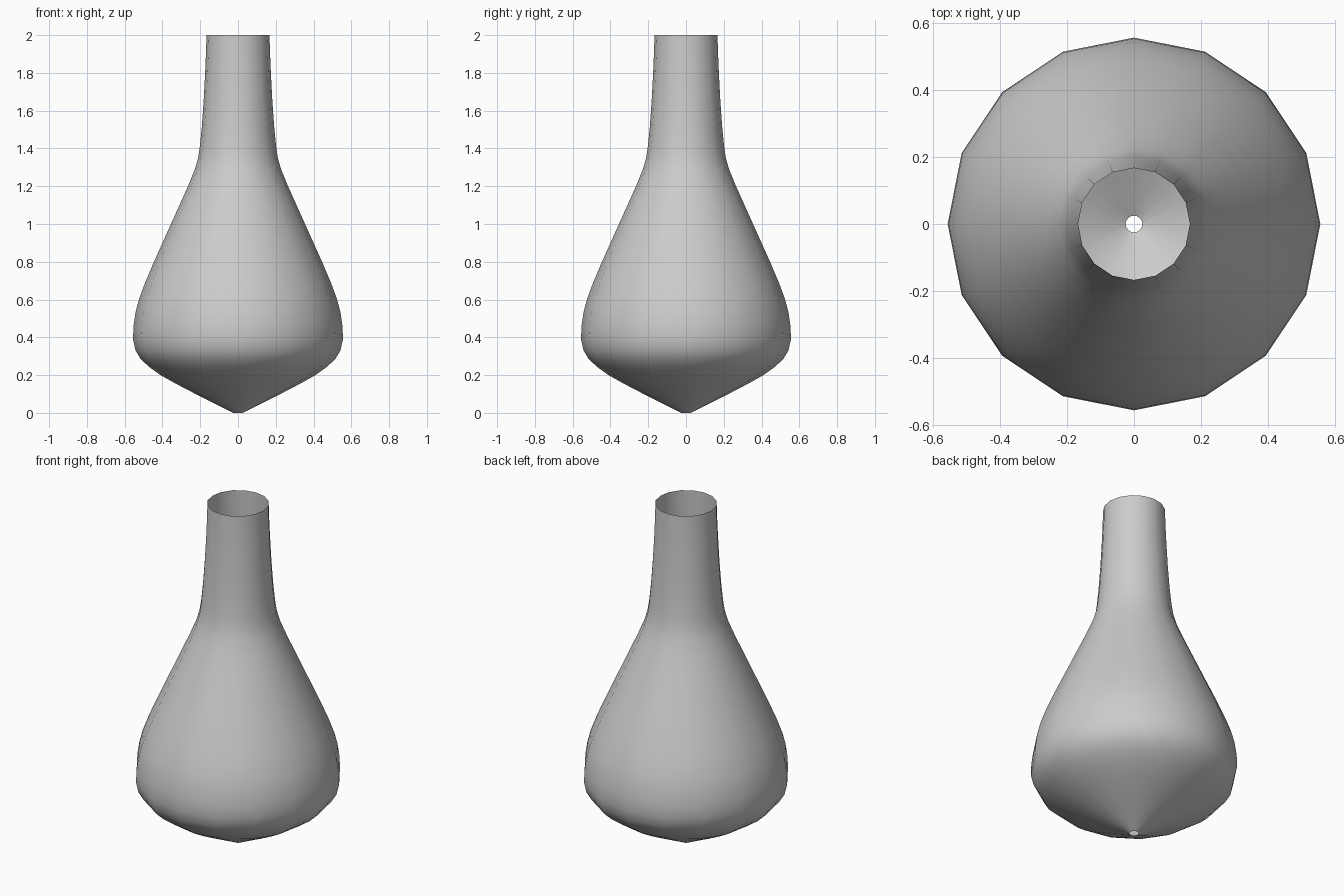
import bpy, bmesh, math

if "Cube" in bpy.data.objects:
    bpy.data.objects.remove(bpy.data.objects["Cube"])

# Lathe profile: (radius, height), open at the base hole and at the mouth
PROFILE = [(0.025, 0), (0.13, 0.053), (0.23, 0.103), (0.33, 0.155), (0.41, 0.2),
           (0.47, 0.243), (0.515, 0.285), (0.542, 0.33), (0.556, 0.39), (0.553, 0.46),
           (0.543, 0.53), (0.525, 0.6), (0.492, 0.69), (0.445, 0.8), (0.4, 0.9),
           (0.355, 1.0), (0.31, 1.1), (0.265, 1.2), (0.228, 1.29), (0.211, 1.35),
           (0.202, 1.41), (0.192, 1.51), (0.182, 1.65), (0.174, 1.8),
           (0.169, 1.92), (0.167, 2.0)]
SIDES = 16

# Bottle body: thin single-walled shell of revolution
bm = bmesh.new()
verts = [bm.verts.new((r, 0, z)) for r, z in PROFILE]
edges = [bm.edges.new(pair) for pair in zip(verts, verts[1:])]
bmesh.ops.spin(bm, geom=verts + edges, cent=(0, 0, 0), axis=(0, 0, 1),
               angle=math.tau, steps=SIDES, use_merge=True)
bmesh.ops.remove_doubles(bm, verts=bm.verts[:], dist=1e-4)
bmesh.ops.recalc_face_normals(bm, faces=bm.faces[:])

# Make sure the shell faces outward
face = max(bm.faces, key=lambda f: f.calc_center_median().xy.length)
if face.normal.xy.dot(face.calc_center_median().xy) < 0:
    bmesh.ops.reverse_faces(bm, faces=bm.faces[:])
for f in bm.faces:
    f.smooth = True

mesh = bpy.data.meshes.new("bottle_body")
bm.to_mesh(mesh)
bm.free()
bpy.context.collection.objects.link(bpy.data.objects.new("bottle_body", mesh))
